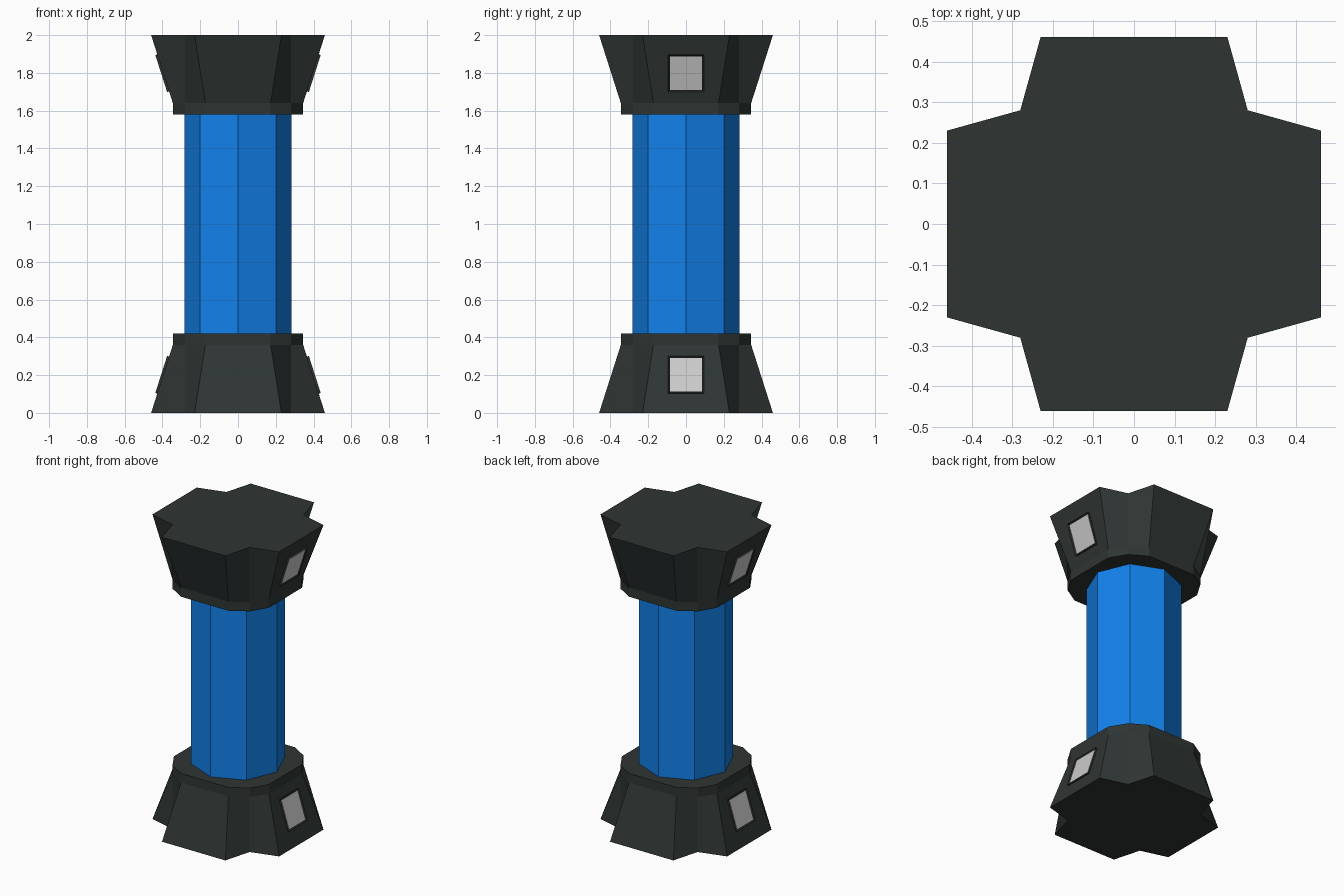
import bpy, bmesh, math
from mathutils import Matrix, Vector

if "Cube" in bpy.data.objects:
    bpy.data.objects.remove(bpy.data.objects["Cube"])

H = 2.0          # total height
CORNER = 0.28    # inner corner of the cross-shaped section, constant along z


def material(name, rgb):
    m = bpy.data.materials.new(name)
    m.diffuse_color = (*rgb, 1)
    m.use_nodes = True
    m.node_tree.nodes["Principled BSDF"].inputs["Base Color"].default_value = m.diffuse_color
    return m


dark = material("dark_metal", (0.028, 0.036, 0.034))
blue = material("blue_core", (0.006, 0.22, 0.83))


def finish(bm, name, mat=None, xf=Matrix.Identity(4)):
    bm.transform(xf)
    bmesh.ops.recalc_face_normals(bm, faces=bm.faces)
    me = bpy.data.meshes.new(name)
    bm.to_mesh(me)
    bm.free()
    if mat:
        me.materials.append(mat)
    ob = bpy.data.objects.new(name, me)
    bpy.context.collection.objects.link(ob)
    return ob


def cross_ring(bm, reach, z):
    """12-sided section: a flat side and an inner corner per quarter turn."""
    ring = []
    for q in range(4):
        rot = Matrix.Rotation(q * math.pi / 2, 3, 'Z')
        for x, y in ((reach, -reach / 2), (reach, reach / 2), (CORNER, CORNER)):
            ring.append(bm.verts.new(rot @ Vector((x, y, z))))
    return ring


def cap(name, xf):
    bm = bmesh.new()
    rings = [cross_ring(bm, r, z) for r, z in ((0.46, 0), (0.345, 0.36), (0.345, 0.42))]
    for a, b in zip(rings, rings[1:]):
        for i in range(12):
            j = (i + 1) % 12
            bm.faces.new((a[i], a[j], b[j], b[i]))
    bm.faces.new(rings[0])
    bm.faces.new(rings[-1])
    finish(bm, name, dark, xf)


def box(size, x_offset):
    bm = bmesh.new()
    bmesh.ops.create_cube(bm, size=1, matrix=Matrix.Translation((x_offset, 0, 0)) @ Matrix.Diagonal((*size, 1)))
    return bm


# Placement of a panel on the sloped +x face of the lower cap
tilt = math.atan2(0.115, 0.36)
on_slope = Matrix.Translation((0.396, 0, 0.2)) @ Matrix.Rotation(-tilt, 4, 'Y')


def panel(name, xf):
    # raised frame with a recessed middle
    bm = box((0.03, 0.19, 0.206), -0.004)
    front = [f for f in bm.faces if f.calc_center_median().x > 0.005]
    bmesh.ops.inset_individual(bm, faces=front, thickness=0.01, depth=-0.007)
    finish(bm, name + "_frame", dark, xf @ on_slope)
    # light plate inside the frame
    finish(box((0.006, 0.17, 0.186), 0.004), name + "_light", None, xf @ on_slope)


# Central octagonal column
bm = bmesh.new()
bmesh.ops.create_cone(bm, cap_ends=True, segments=8, radius1=0.283, radius2=0.283,
                      depth=1.2, matrix=Matrix.Translation((0, 0, H / 2)))
finish(bm, "core_column", blue)

# Lower cap and its mirrored upper twin, each with panels on both x sides
flip = Matrix.Translation((0, 0, H)) @ Matrix.Diagonal((1, 1, -1, 1))
for level, xf in (("lower", Matrix.Identity(4)), ("upper", flip)):
    cap(level + "_cap", xf)
    for side, s in (("right", 1), ("left", -1)):
        panel(f"{level}_{side}_panel", xf @ Matrix.Diagonal((s, 1, 1, 1)))
